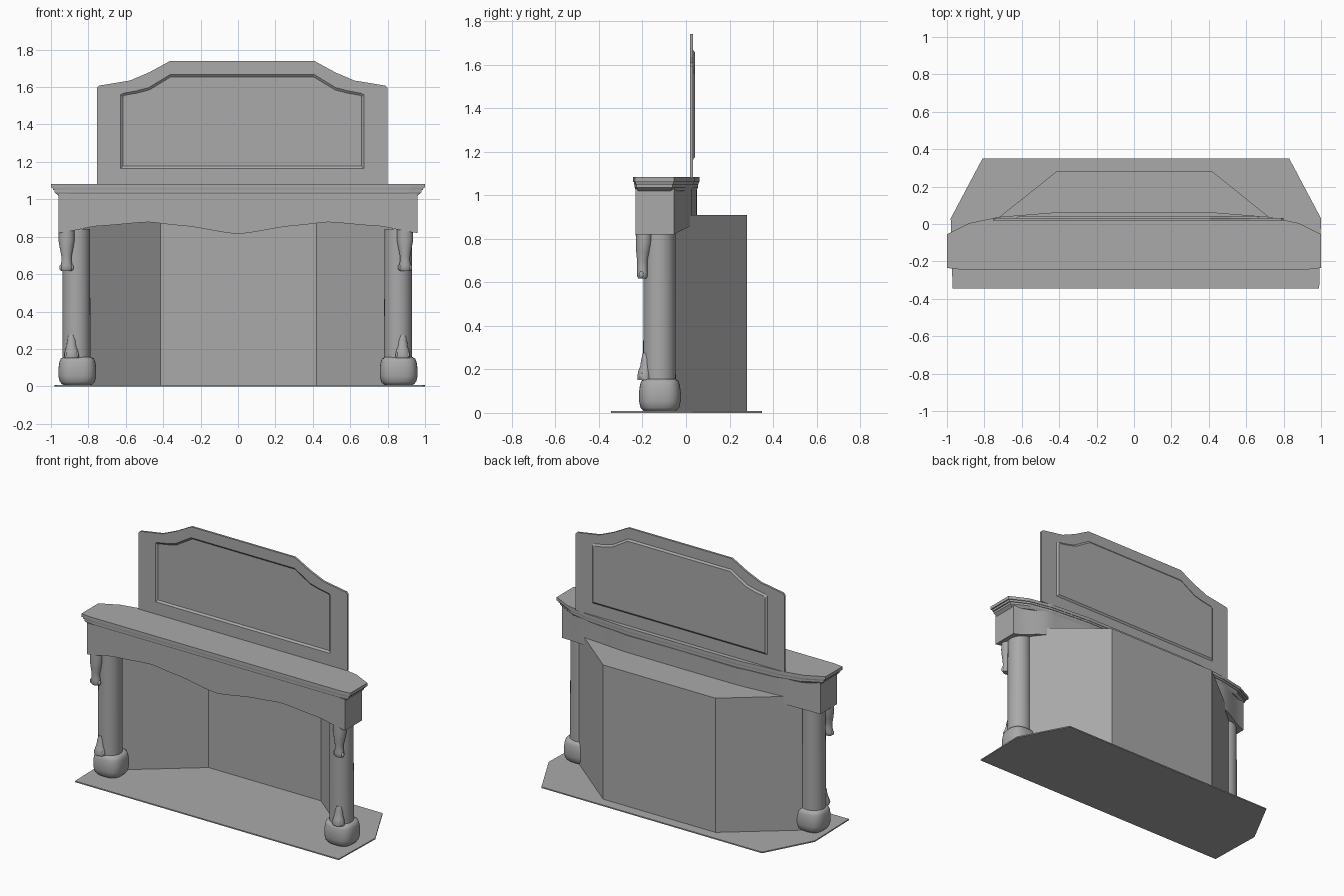
import bpy, bmesh, math
from mathutils import Vector

cube = bpy.data.objects.get("Cube")
if cube:
    bpy.data.objects.remove(cube, do_unlink=True)

stone = bpy.data.materials.new("grey_stone")
GREY = (0.4, 0.4, 0.4, 1)
stone.diffuse_color = GREY
stone.use_nodes = True
stone.node_tree.nodes["Principled BSDF"].inputs["Base Color"].default_value = GREY


def finish(name, bm, angle=None):
    bmesh.ops.recalc_face_normals(bm, faces=bm.faces)
    mesh = bpy.data.meshes.new(name)
    bm.to_mesh(mesh)
    bm.free()
    mesh.materials.append(stone)
    obj = bpy.data.objects.new(name, mesh)
    bpy.context.collection.objects.link(obj)
    if angle:
        bpy.ops.object.select_all(action='DESELECT')
        obj.select_set(True)
        bpy.context.view_layer.objects.active = obj
        bpy.ops.object.shade_smooth_by_angle(angle=math.radians(angle))
    return obj


def add_loft(bm, rings, cap=True):
    """Skin closed rings that share one point count."""
    loops = [[bm.verts.new(p) for p in ring] for ring in rings]
    n = len(loops[0])
    for a, b in zip(loops, loops[1:]):
        for i in range(n):
            j = (i + 1) % n
            bm.faces.new((a[i], a[j], b[j], b[i]))
    if cap:
        bm.faces.new(loops[0])
        bm.faces.new(loops[-1])


def oval(cx, cy, z, rx, ry, power=2, n=28):
    """Horizontal superellipse ring."""
    ring = []
    for i in range(n):
        c, s = math.cos(2 * math.pi * i / n), math.sin(2 * math.pi * i / n)
        ring.append((cx + rx * math.copysign(abs(c) ** (2 / power), c),
                     cy + ry * math.copysign(abs(s) ** (2 / power), s), z))
    return ring


def smooth_between(points, x):
    """Cosine-eased height through a few control points."""
    for (x0, v0), (x1, v1) in zip(points, points[1:]):
        if x <= x1:
            t = (x - x0) / (x1 - x0)
            return v0 + (v1 - v0) * (t + (1 - math.cos(math.pi * t)) / 2) / 2
    return points[-1][1]


# Hearth slab
hearth = [(-0.97, -0.345), (0.99, -0.345), (1, 0.03), (0.83, 0.35), (-0.81, 0.35), (-0.98, 0.03)]
bm = bmesh.new()
add_loft(bm, [[(x, y, z) for x, y in hearth] for z in (0, 0.008)])
finish("hearth_slab", bm)

# Firebox: three thin walls and a lid, open at the front
bm = bmesh.new()
plan = [(-0.83, -0.05), (-0.415, 0.28), (0.42, 0.28), (0.83, -0.05)]
low = [bm.verts.new((x, y, 0.004)) for x, y in plan]
high = [bm.verts.new((x, y, 0.91)) for x, y in plan]
for i in range(3):
    bm.faces.new((low[i], low[i + 1], high[i + 1], high[i]))
bm.faces.new(high)
finish("firebox", bm)

# Frieze with a wavy lower edge and a bowed back
wave = [(0, 0.815), (0.31, 0.86), (0.48, 0.878), (0.74, 0.858), (0.96, 0.82)]
bow = [(0, 0.05), (0.4, 0.048), (0.72, 0.025), (0.96, -0.055)]
bm = bmesh.new()
rings = []
for i in range(-24, 25):
    x = 0.96 * i / 24
    bottom, back = smooth_between(wave, abs(x)), smooth_between(bow, abs(x))
    rings.append([(x, -0.233, bottom), (x, back, bottom), (x, back, 1.03), (x, -0.233, 1.03)])
add_loft(bm, rings)
finish("frieze", bm, 30)

# Mantel shelf: stepped moulding under a thin top board
half = [(0.93, -0.243), (1, -0.235), (1, -0.055), (0.88, 0.005), (0.72, 0.038), (0.42, 0.062)]
outline = half + [(-x, y) for x, y in reversed(half)]
steps = [(1.02, 0.04), (1.028, 0.03), (1.036, 0.02), (1.05, 0.02), (1.05, 0.012),
         (1.062, 0.008), (1.062, 0), (1.083, 0)]
bm = bmesh.new()
add_loft(bm, [[(x * (1 - d), y - math.copysign(d * 0.35, y + 0.09), z) for x, y in outline]
              for z, d in steps])
finish("mantel_shelf", bm)

# Backboard: arched panel pressed in at the front and raised at the back
MID = 0.0225


def arch(points, y):
    return ([(MID - x, y, z) for x, z in points] +
            [(MID + x, y, z) for x, z in reversed(points)])


edge = [(0.777, 1.08), (0.777, 1.595), (0.765, 1.608), (0.6, 1.635), (0.495, 1.68), (0.385, 1.74)]
panel = [(0.65, 1.165), (0.65, 1.56), (0.635, 1.567), (0.565, 1.58), (0.5, 1.597), (0.385, 1.667)]
inner = [(0.638, 1.177), (0.638, 1.55), (0.63, 1.556), (0.56, 1.568), (0.496, 1.585), (0.381, 1.655)]
bm = bmesh.new()
add_loft(bm, [arch(inner, 0.029), arch(panel, 0.019), arch(edge, 0.019),
              arch(edge, 0.033), arch(panel, 0.033), arch(inner, 0.042)])
finish("backboard", bm)

# Columns with cushion feet and carved paws, one set per side
foot = [(0.004, 0.06), (0.01, 0.08), (0.025, 0.094), (0.055, 0.101), (0.095, 0.101),
        (0.13, 0.096), (0.148, 0.089), (0.156, 0.075)]
# height, centre y, half width, half depth
upper_paw = [(0.84, -0.19, 0.043, 0.04), (0.78, -0.193, 0.043, 0.037), (0.74, -0.197, 0.036, 0.032),
             (0.7, -0.2, 0.028, 0.025), (0.67, -0.2, 0.027, 0.024), (0.645, -0.2, 0.032, 0.026),
             (0.63, -0.2, 0.034, 0.025), (0.618, -0.2, 0.028, 0.02)]
lower_paw = [(0.152, -0.19, 0.04, 0.032), (0.17, -0.19, 0.04, 0.034), (0.195, -0.188, 0.034, 0.03),
             (0.215, -0.186, 0.027, 0.024), (0.245, -0.184, 0.024, 0.022), (0.275, -0.18, 0.016, 0.018)]


def paw(name, cx, levels, toe_z, toe_y):
    bm = bmesh.new()
    add_loft(bm, [oval(cx, cy, z, rx, ry, n=20) for z, cy, rx, ry in levels])
    for k in range(4):
        off = (k - 1.5) * 0.019
        ret = bmesh.ops.create_uvsphere(bm, u_segments=12, v_segments=8, radius=0.011)
        bmesh.ops.scale(bm, vec=(0.9, 1, 1.5), verts=ret["verts"])
        bmesh.ops.translate(bm, vec=Vector((cx + off, toe_y + abs(off) * 0.4, toe_z)),
                            verts=ret["verts"])
    finish(name, bm, 60)


for side, s in (("left", 1), ("right", -1)):
    cx = s * 0.86 - 0.004
    bm = bmesh.new()
    add_loft(bm, [oval(cx, -0.122, z, r, r, n=32) for z, r in ((0.14, 0.075), (0.84, 0.073))])
    finish(side + "_column", bm, 40)

    bm = bmesh.new()
    add_loft(bm, [oval(s * 0.859, -0.12, z, r, r * 0.95, 2.8, 36) for z, r in foot])
    finish(side + "_column_foot", bm, 60)

    paw(side + "_upper_paw", s * 0.905 - 0.012, upper_paw, 0.635, -0.216)
    paw(side + "_lower_paw", s * 0.885 - 0.005, lower_paw, 0.168, -0.214)
